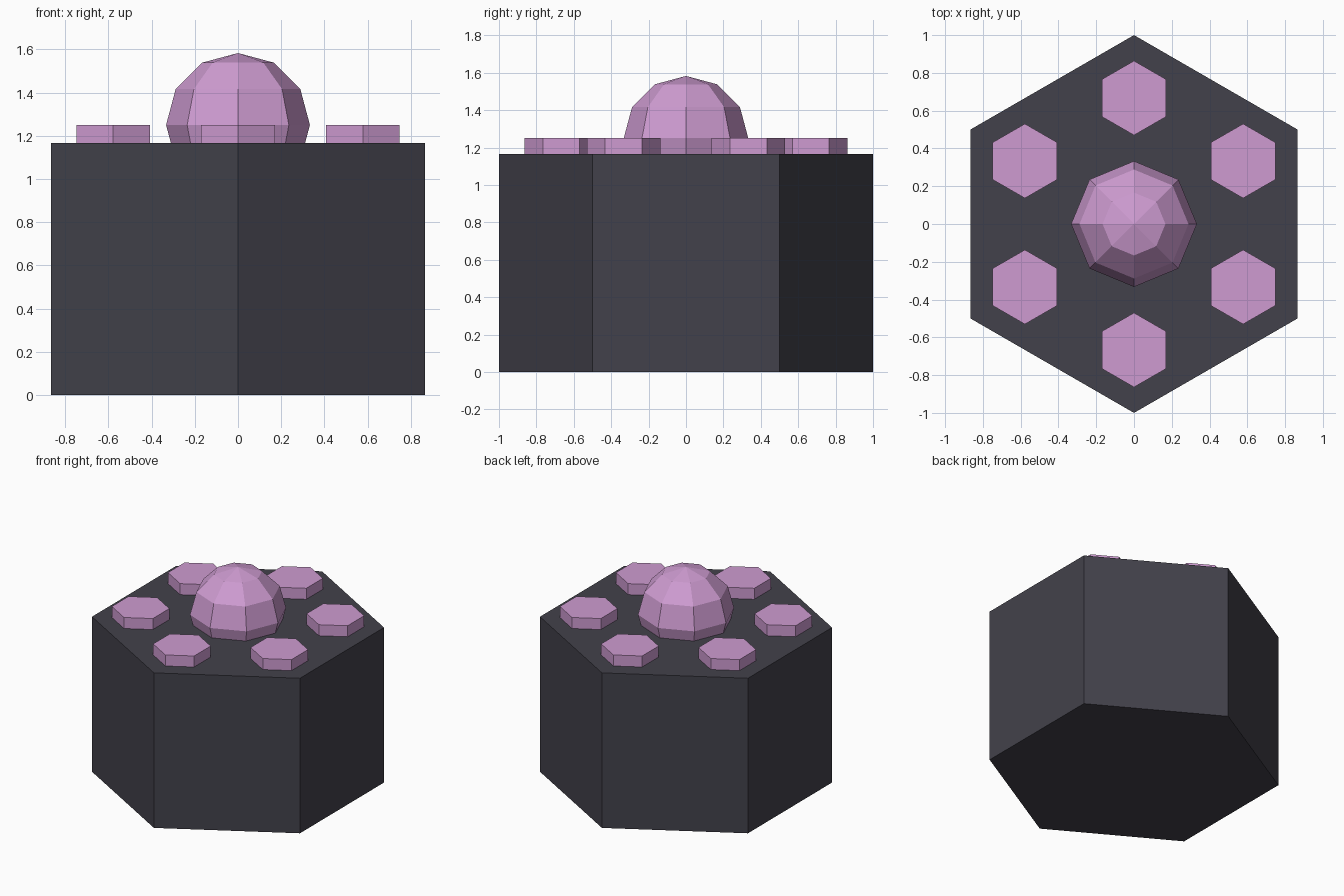
import bpy
from math import sin, cos, radians

if "Cube" in bpy.data.objects:
    bpy.data.objects.remove(bpy.data.objects["Cube"])


def material(name, color):
    mat = bpy.data.materials.new(name)
    mat.diffuse_color = color
    mat.use_nodes = True
    mat.node_tree.nodes["Principled BSDF"].inputs["Base Color"].default_value = mat.diffuse_color
    return mat


dark = material("dark_stone", (0.055, 0.053, 0.07, 1))
pink = material("pink", (0.62, 0.33, 0.64, 1))


def finish(name, mat):
    obj = bpy.context.object
    obj.name = name
    obj.data.materials.append(mat)
    return obj


def hex_prism(name, x, y, radius, bottom, top, mat):
    bpy.ops.mesh.primitive_cylinder_add(
        vertices=6, radius=radius, depth=top - bottom,
        location=(x, y, (bottom + top) / 2))
    return finish(name, mat)


# Hexagonal body, corners on the front and back
BODY_TOP = 1.167
hex_prism("body", 0, 0, 1.0, 0, BODY_TOP, dark)

# Ring of six low studs, sunk slightly into the body
for i in range(6):
    a = radians(30 + 60 * i)
    hex_prism(f"stud_{i + 1}", 0.667 * cos(a), 0.667 * sin(a),
              0.197, BODY_TOP - 0.02, 1.25, pink)

# Faceted ball partly sunk into the top
bpy.ops.mesh.primitive_uv_sphere_add(
    segments=8, ring_count=6, radius=0.333, location=(0, 0, 1.25))
finish("center_ball", pink)
